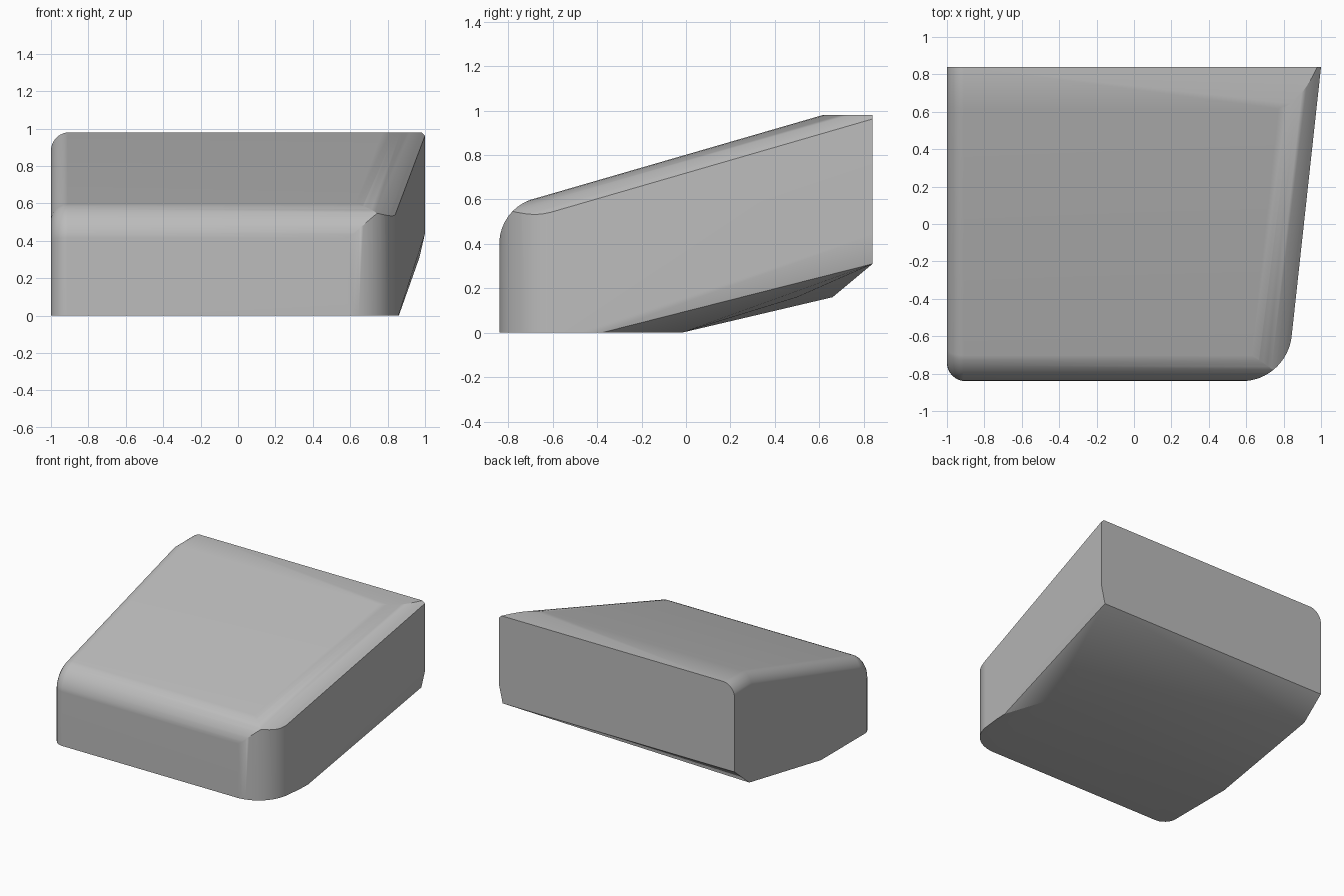
import bpy
import bmesh
from mathutils import Vector as V

cube = bpy.data.objects.get("Cube")
if cube:
    bpy.data.objects.remove(cube)

LEFT, FRONT, UP = V((-1, 0, 0)), V((0, -1, 0)), V((0, 0, 1))
BACK_RIGHT = V((1, 0.84, 0))
WALL = V((1.42, -0.155, 0)).normalized()      # flared right wall
SLOPE = V((0, -0.29, 1)).normalized()         # sloping top
bm = bmesh.new()


def cut(point, normal):
    """Plane off everything beyond a plane and close the opening."""
    bmesh.ops.bisect_plane(bm, geom=bm.verts[:] + bm.edges[:] + bm.faces[:],
                           dist=1e-5, plane_co=point, plane_no=normal,
                           clear_outer=True)
    rim = [e for e in bm.edges if e.is_boundary]
    if rim:
        bmesh.ops.holes_fill(bm, edges=rim, sides=0)


def arc(a, b, steps, end=1.0):
    """Directions turning from a towards b, without the two ends."""
    return [a.slerp(b, end * i / steps) for i in range(1, steps)]


def round_edge(centre, radius, a, b, steps, end=1.0):
    for n in arc(a, b, steps, end):
        cut(centre + n * radius, n)


# Solid block
bmesh.ops.create_cube(bm, size=1)
bmesh.ops.scale(bm, vec=(2, 1.68, 0.98), verts=bm.verts)
bmesh.ops.translate(bm, vec=(0, 0, 0.49), verts=bm.verts)

# Flared wall and the two upright front corners
cut(BACK_RIGHT, WALL)
round_edge(V((-0.9, -0.74, 0)), 0.1, LEFT, FRONT, 7)
round_edge(V((0.575, -0.571, 0)), 0.269, FRONT, WALL, 14)

# Sloping top, rounded front brow, and the left edge rounded along both
brow = V((-0.9, -0.63, 0.40))
for n in arc(FRONT, SLOPE, 9) + [SLOPE]:
    cut(brow + n * 0.21, n)
    round_edge(brow + n * 0.11, 0.1, LEFT, n, 7)
round_edge(V((-0.9, 0.84, 0.88)), 0.1, LEFT, UP, 7)

# Soft roll of the top towards the right wall, ending at a crisp edge
on_slope = V((0, 0, 0.80))
wall_foot = BACK_RIGHT - WALL * 0.2
wall_foot.z = on_slope.z + 0.29 * wall_foot.y
round_edge(wall_foot - SLOPE * 0.3, 0.3, SLOPE, WALL, 9, 0.5)

# Underside facets rising to the back
back_r, back_l = V((0.97, 0.84, 0.31)), V((-1, 0.84, 0.31))
heel_l, heel_r = V((-1, 0.66, 0.16)), V((0.7, 0.5, 0.16))
toe_l, toe_r = V((-1, -0.21, 0)), V((0.74, -0.02, 0))
wall_low, wall_back = V((0.86, -0.38, 0)), V((1, 0.84, 0.44))
for a, b, c in ((back_r, back_l, heel_l), (back_r, heel_l, heel_r),
                (heel_l, heel_r, toe_r), (heel_l, toe_r, toe_l),
                (back_r, heel_r, toe_r), (back_r, toe_r, wall_low),
                (back_r, wall_back, wall_low)):
    n = (b - a).cross(c - a).normalized()
    cut(a, n if n.z < 0 else -n)

bmesh.ops.remove_doubles(bm, verts=bm.verts, dist=0.0005)
bmesh.ops.recalc_face_normals(bm, faces=bm.faces)

mesh = bpy.data.meshes.new("sloped_block")
bm.to_mesh(mesh)
bm.free()
block = bpy.data.objects.new("sloped_block", mesh)
bpy.context.collection.objects.link(block)

# Plain grey finish
grey = bpy.data.materials.new("plain grey")
grey.use_nodes = True
colour = (0.5, 0.5, 0.5, 1)
grey.diffuse_color = colour
grey.node_tree.nodes["Principled BSDF"].inputs["Base Color"].default_value = colour
mesh.materials.append(grey)

# Smooth rounds, crisp edges
bpy.ops.object.select_all(action="DESELECT")
block.select_set(True)
bpy.context.view_layer.objects.active = block
bpy.ops.object.shade_smooth_by_angle(angle=0.5)
weighted = block.modifiers.new("even shading", "WEIGHTED_NORMAL")
weighted.keep_sharp = True
